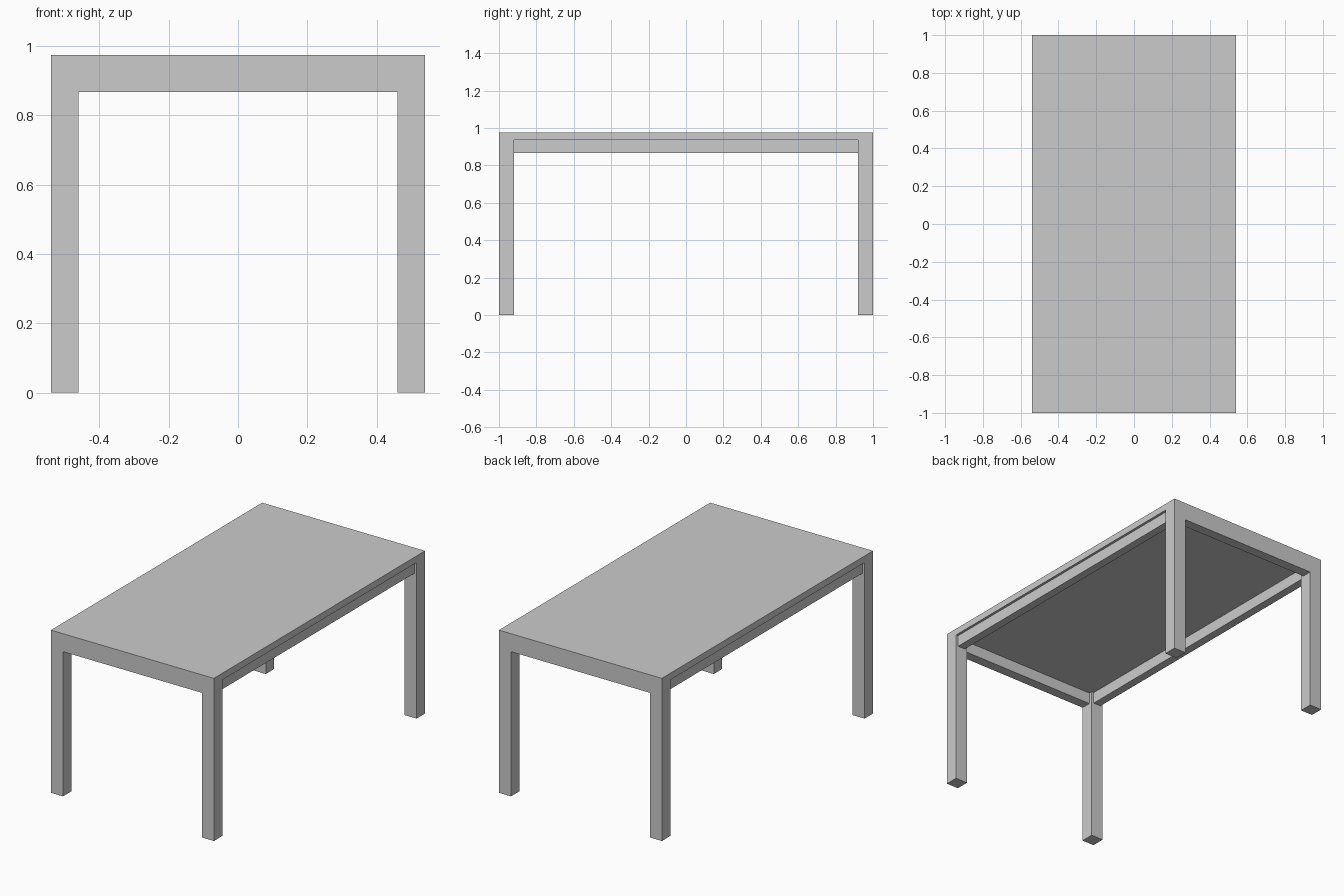
import bpy

if "Cube" in bpy.data.objects:
    bpy.data.objects.remove(bpy.data.objects["Cube"])

W, L, H = 0.54, 1.0, 0.975      # half width, half length, height
SLAB = 0.04                     # tabletop thickness
LEG = 0.08                      # leg section
UNDER = H - SLAB                # underside of the tabletop
APRON_BOTTOM = 0.867


def box(name, lo, hi):
    bpy.ops.mesh.primitive_cube_add(size=1, location=[(a + b) / 2 for a, b in zip(lo, hi)])
    ob = bpy.context.object
    ob.name = name
    ob.scale = [b - a for a, b in zip(lo, hi)]
    bpy.ops.object.transform_apply(location=True, rotation=True, scale=True)
    return ob


def mirror(ob, x, y):
    m = ob.modifiers.new("Mirror", 'MIRROR')
    m.use_axis = (x, y, False)
    m.use_mirror_merge = False


# Tabletop
box("tabletop", (-W, -L, UNDER), (W, L, H))

# Four square corner legs
legs = box("legs", (W - LEG, L - LEG, 0), (W, L, UNDER))
mirror(legs, True, True)

# Short aprons, flush with the end faces
end_aprons = box("end_aprons", (LEG - W, L - 0.06, APRON_BOTTOM), (W - LEG, L, UNDER))
mirror(end_aprons, False, True)

# Long aprons, set slightly in from the side faces
side_aprons = box("side_aprons", (W - 0.065, LEG - L, APRON_BOTTOM), (W - 0.015, L - LEG, UNDER))
mirror(side_aprons, True, False)
